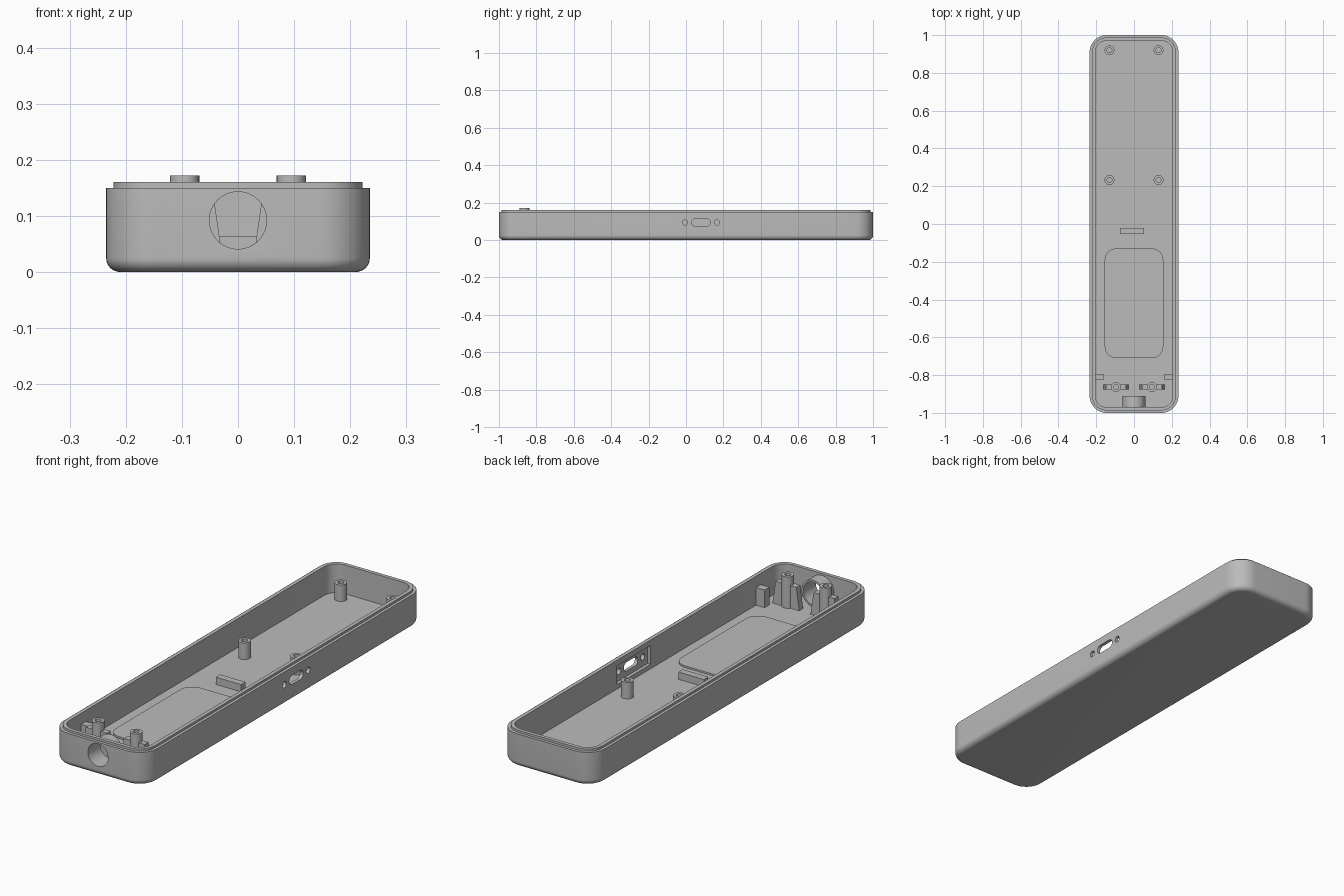
import bpy, bmesh
from math import pi, sin, cos
from mathutils import Matrix, Vector

if "Cube" in bpy.data.objects:
    bpy.data.objects.remove(bpy.data.objects["Cube"])

HX, HY, R = 0.235, 1.0, 0.09      # outer half size and corner radius
FLOOR, RIM, LIP = 0.03, 0.15, 0.16
HOLE_Z, PORT_Y, PORT_Z = 0.092, 0.08, 0.093

grey = bpy.data.materials.new("plain_grey")
grey.use_nodes = True
grey.diffuse_color = (0.5, 0.5, 0.5, 1)
grey.node_tree.nodes["Principled BSDF"].inputs["Base Color"].default_value = (0.5, 0.5, 0.5, 1)


def finish(name, bm):
    bmesh.ops.recalc_face_normals(bm, faces=bm.faces)
    mesh = bpy.data.meshes.new(name)
    bm.to_mesh(mesh)
    bm.free()
    mesh.materials.append(grey)
    ob = bpy.data.objects.new(name, mesh)
    bpy.context.collection.objects.link(ob)
    return ob


def rounded_rect(hx, hy, r, steps=12):
    pts = []
    for q, (sx, sy) in enumerate([(1, 1), (-1, 1), (-1, -1), (1, -1)]):
        for i in range(steps + 1):
            a = (q + i / steps) * pi / 2
            pts.append((sx * (hx - r) + r * cos(a), sy * (hy - r) + r * sin(a)))
    return pts


def loft(name, rings, closed=False):
    """Skin a list of point rings; closed joins last to first, else caps the ends."""
    bm = bmesh.new()
    loops = [[bm.verts.new(p) for p in ring] for ring in rings]
    pairs = list(zip(loops, loops[1:])) + ([(loops[-1], loops[0])] if closed else [])
    for a, b in pairs:
        for i in range(len(a)):
            j = (i + 1) % len(a)
            bm.faces.new((a[i], a[j], b[j], b[i]))
    if not closed:
        bm.faces.new(loops[0])
        bm.faces.new(loops[-1])
    return finish(name, bm)


def box(name, lo, hi):
    bm = bmesh.new()
    lo, hi = Vector(lo), Vector(hi)
    bmesh.ops.create_cube(bm, size=1, matrix=Matrix.Translation((lo + hi) / 2) @ Matrix.Diagonal((*(hi - lo), 1)))
    return finish(name, bm)


def lathe(name, profile, place, n=32, closed=False):
    """Turn (radius, height) points about z, then move by a matrix."""
    rings = [[place @ Vector((r * cos(2 * pi * i / n), r * sin(2 * pi * i / n), h)) for i in range(n)]
             for r, h in profile]
    return loft(name, rings, closed)


def cut(target, cutter):
    mod = target.modifiers.new("cut", 'BOOLEAN')
    mod.operation, mod.solver, mod.object = 'DIFFERENCE', 'EXACT', cutter
    bpy.context.view_layer.objects.active = target
    bpy.ops.object.modifier_apply(modifier=mod.name)
    bpy.data.objects.remove(cutter)


def along(axis, origin):
    return Matrix.Translation(origin) @ Matrix.Rotation(pi / 2, 4, axis)


# Tray shell: rounded bottom edge, stepped rim, hollow inside
F = 0.025
profile = [(F * (1 - sin(a)), F * (1 - cos(a))) for a in [i * pi / 16 for i in range(9)]]
profile += [(0, RIM), (0.013, RIM), (0.013, LIP), (0.03, LIP), (0.03, FLOOR)]
shell = loft("tray_shell", [[(x, y, z) for x, y in rounded_rect(HX - d, HY - d, R - d)]
                            for d, z in profile])

# Cable hole in the front wall
cut(shell, lathe("hole_cutter", [(0.051, -0.1), (0.051, 0.1)], along('X', (0, -1, HOLE_Z)), 48))

# Side port: inner pocket, slot and two screw holes in the left wall
cut(shell, box("pocket_cutter", (0.19, PORT_Y - 0.12, 0.05), (0.22, PORT_Y + 0.12, 0.135)))
slot = [(PORT_Y + u, PORT_Z + v) for u, v in rounded_rect(0.05, 0.02, 0.0199)]
cut(shell, loft("slot_cutter", [[(x, y, z) for y, z in slot] for x in (0.18, 0.26)]))
for side in (-1, 1):
    cut(shell, lathe("screw_cutter", [(0.014, -0.05), (0.014, 0.05)],
                     along('Y', (0.23, PORT_Y + side * 0.085, PORT_Z)), 24))

# Collar around the cable hole
lathe("hole_collar", [(0.051, -0.03), (0.06, -0.03), (0.06, 0.03), (0.051, 0.03)],
      along('X', (0, -0.94, HOLE_Z)), 48, True)


# Hollow screw posts
def post(name, x, y, top):
    lathe(name, [(0.026, FLOOR - 0.01), (0.026, top), (0.013, top), (0.013, top - 0.04)],
          Matrix.Translation((x, y, 0)))


for side, label in ((1, "left"), (-1, "right")):
    post(f"back_post_{label}", side * 0.13, 0.92, 0.105)
    post(f"middle_post_{label}", side * 0.13, 0.233, 0.105)
    post(f"front_post_{label}", side * 0.095, -0.863, 0.172)
    # Tapered webs on both sides of each front post
    for s, part in ((1, "outer"), (-1, "inner")):
        rings = [[(side * (0.095 + s * u), y, z) for u, z in
                  ((0.02, FLOOR - 0.01), (0.068, FLOOR - 0.01), (0.052, 0.132), (0.02, 0.132))]
                 for y in (-0.877, -0.849)]
        loft(f"post_web_{part}_{label}", rings)
    # Stop block on the side wall
    xs = sorted((side * 0.162, side * 0.21))
    box(f"stop_block_{label}", (xs[0], -0.827, FLOOR - 0.01), (xs[1], -0.793, 0.11))

# Cross rib and raised floor pad
box("floor_rib", (-0.074, -0.053, FLOOR - 0.01), (0.053, -0.022, 0.063))
loft("floor_pad", [[(x, y - 0.42, z) for x, y in rounded_rect(0.155, 0.29, 0.06)]
                   for z in (FLOOR - 0.005, FLOOR + 0.008)])

# Smooth curves, crisp edges
bpy.ops.object.select_all(action='DESELECT')
for ob in bpy.context.scene.objects:
    if ob.type == 'MESH':
        ob.select_set(True)
        bpy.context.view_layer.objects.active = ob
bpy.ops.object.shade_smooth_by_angle(angle=pi / 6)
